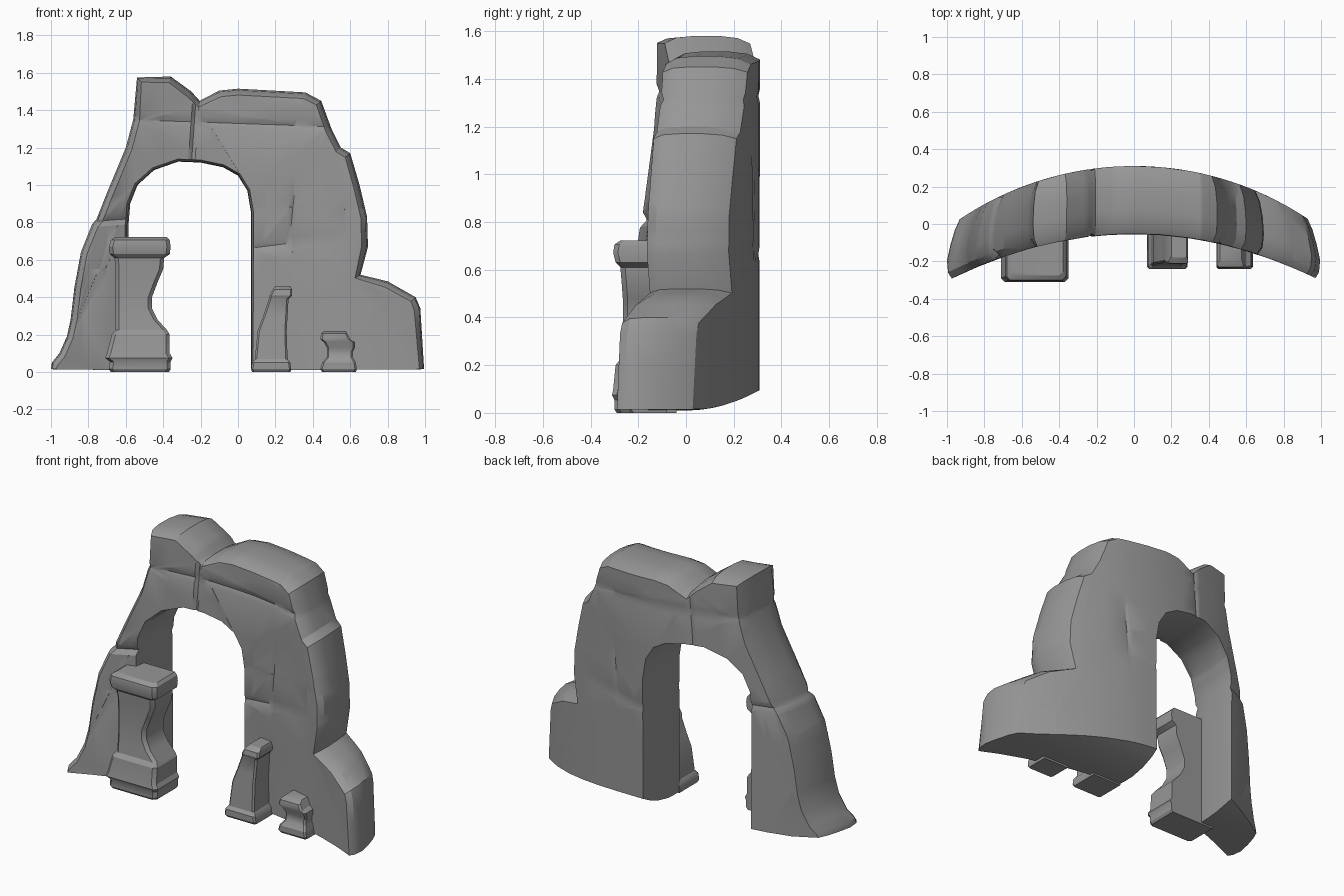
import bpy, bmesh, math, random
from mathutils import Vector

if "Cube" in bpy.data.objects:
    bpy.data.objects.remove(bpy.data.objects["Cube"])

random.seed(4)
stone = bpy.data.materials.new("grey_stone")
stone.diffuse_color = (.31, .31, .31, 1)
stone.use_nodes = True
stone.node_tree.nodes["Principled BSDF"].inputs["Base Color"].default_value = stone.diffuse_color


def finish(name, bm, angle=25):
    bmesh.ops.recalc_face_normals(bm, faces=bm.faces)
    me = bpy.data.meshes.new(name)
    bm.to_mesh(me)
    bm.free()
    me.materials.append(stone)
    ob = bpy.data.objects.new(name, me)
    bpy.context.collection.objects.link(ob)
    bpy.ops.object.select_all(action='DESELECT')
    ob.select_set(True)
    bpy.context.view_layer.objects.active = ob
    bpy.ops.object.shade_smooth_by_angle(angle=math.radians(angle))
    return ob


def skin(bm, rings):
    vs = [[bm.verts.new(p) for p in r] for r in rings]
    n = len(vs[0])
    for a, b in zip(vs, vs[1:]):
        for i in range(n):
            j = (i + 1) % n
            bm.faces.new((a[i], a[j], b[j], b[i]))
    caps = [bm.faces.new(vs[0]), bm.faces.new(vs[-1])]
    bm.normal_update()
    return caps


# Front silhouette of the rock arch (x, z): outer edge, then the opening
outer = [(-1.0, .015), (-.995, .05), (-.955, .10), (-.915, .19), (-.895, .28),
         (-.875, .45), (-.84, .64), (-.78, .79), (-.755, .82), (-.70, .96),
         (-.60, 1.2), (-.56, 1.35), (-.54, 1.575), (-.36, 1.58), (-.25, 1.5),
         (-.205, 1.45), (-.10, 1.505), (0, 1.515), (.36, 1.495), (.445, 1.45),
         (.50, 1.3), (.55, 1.2), (.60, 1.17), (.65, 1.0), (.69, .83), (.695, .67),
         (.655, .52), (.80, .485), (.95, .40), (.975, .34), (.995, .015)]
inner = [(.07, .01), (.07, .65), (.07, .85), (.05, .97), (0, 1.05), (-.08, 1.095),
         (-.2, 1.12), (-.32, 1.125), (-.45, 1.08), (-.54, 1.0), (-.58, .9),
         (-.59, .78), (-.59, .01)]
outline = [Vector(p) for p in outer + inner]


def inset_ring(t, amount):
    ring, n = [], len(outline)
    for i, p in enumerate(outline):
        a = (p - outline[i - 1]).normalized()
        b = (outline[(i + 1) % n] - p).normalized()
        d = a + b
        inward = Vector((d.y, -d.x)).normalized()
        q = p + inward * amount * (1 if i < len(outer) else .4)
        ring.append((q.x, t, p.y if p.y < .03 else q.y))
    return ring


# Rock arch: y holds depth 0..1 until the wall is bent
bm = bmesh.new()
caps = skin(bm, [inset_ring(t, a) for t, a in
                 ((0, .034), (.13, .008), (.35, 0), (.62, 0), (.85, .01), (1, .034))])
bmesh.ops.triangulate(bm, faces=caps, ngon_method='EAR_CLIP')


def cut(co, no):
    bmesh.ops.bisect_plane(bm, geom=bm.verts[:] + bm.edges[:] + bm.faces[:],
                           dist=1e-4, plane_co=co, plane_no=no)


for i in range(-6, 7):
    cut((i * .14 + .01, 0, 0), (1, 0, 0))
for z in (.25, .5, .9):
    cut((0, 0, z), (.06, 0, 1))

# Strata and cracks: start, end, half width, depth
cracks = [((-.60, 1.35), (.54, 1.31), .03, .011),
          ((.05, .66), (.45, .71), .03, .012),
          ((-.22, 1.52), (-.25, 1.10), .018, .014),
          ((.31, 1.05), (.27, .64), .02, .012),
          ((-.85, .80), (-.50, .825), .03, .02)]
lines = []
for p, q, w, depth in cracks:
    p, q = Vector(p), Vector(q)
    d = (q - p).normalized()
    nrm = Vector((-d.y, d.x))
    for s in (-w, 0, w):
        c = p + nrm * s
        cut((c.x, 0, c.y), (nrm.x, 0, nrm.y))
    lines.append((p, d, nrm, (q - p).length, w, depth))

# Bend the wall, sink the cracks, and round up the underside at the back
for v in bm.verts:
    x, t, z = v.co
    front, back = -.055 - .25 * x * x, .31 - .3 * x * x
    y = front + (back - front) * t
    sink = 0
    for p, d, nrm, length, w, depth in lines:
        r = Vector((x, z)) - p
        along = r.dot(d)
        fade = max(0, min(1, along / .05, (length - along) / .05))
        sink = max(sink, depth * fade * max(0, 1 - abs(r.dot(nrm)) / w))
    if t < .2:
        y += sink + random.uniform(0, .003)
    elif t > .9:
        y -= sink * .6
    if y > 0:
        z = max(z, .01 + .9 * y * y)
    v.co = (x * (1 - .07 * max(0, t - .35) * x * x), y, z)
bmesh.ops.remove_doubles(bm, verts=bm.verts, dist=.0005)
finish("rock_arch", bm, 30)


# Weathered pedestals: each ring is z, left x, right x, front y
def pedestal(name, rows, back, c):
    bm = bmesh.new()
    skin(bm, [[(l, back, z), (l, f + c, z), (l + c, f, z), (r - c, f, z),
               (r, f + c, z), (r, back, z)] for z, l, r, f in rows])
    finish(name, bm, 30)


pedestal("tall_pillar", [
    (0, -.68, -.37, -.29), (.015, -.69, -.36, -.30), (.055, -.685, -.36, -.30),
    (.075, -.71, -.35, -.31), (.10, -.70, -.365, -.305), (.20, -.675, -.365, -.295),
    (.225, -.655, -.38, -.275), (.28, -.655, -.43, -.27), (.34, -.655, -.46, -.265),
    (.40, -.655, -.46, -.265), (.48, -.655, -.43, -.265), (.55, -.655, -.40, -.27),
    (.61, -.66, -.395, -.275), (.63, -.685, -.365, -.295), (.67, -.69, -.36, -.305),
    (.705, -.68, -.365, -.30), (.722, -.655, -.38, -.275)], -.08, .02)

pedestal("leaning_pillar", [
    (0, .075, .28, -.23), (.015, .07, .285, -.24), (.05, .075, .28, -.24),
    (.07, .09, .265, -.225), (.22, .105, .26, -.215), (.30, .135, .265, -.21),
    (.39, .165, .27, -.205), (.41, .17, .29, -.215), (.44, .185, .29, -.21),
    (.46, .20, .28, -.18)], -.04, .01)

pedestal("small_pedestal", [
    (0, .45, .63, -.23), (.015, .44, .635, -.24), (.05, .45, .63, -.24),
    (.08, .475, .615, -.22), (.11, .475, .615, -.215), (.13, .475, .625, -.22),
    (.16, .46, .625, -.23), (.175, .44, .60, -.235), (.205, .445, .585, -.23),
    (.22, .46, .575, -.20)], -.08, .01)
